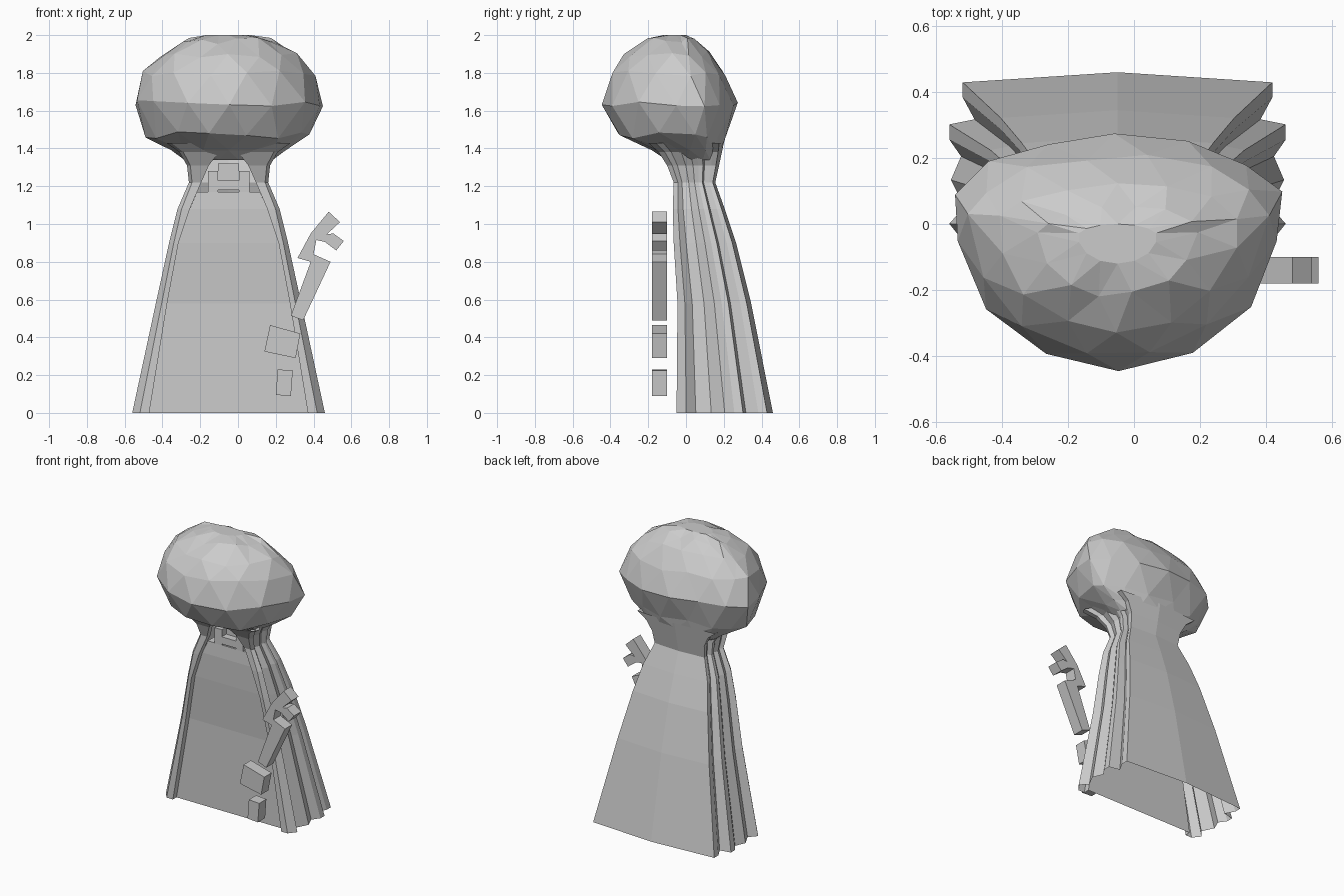
import bpy, bmesh, math, random

if "Cube" in bpy.data.objects:
    bpy.data.objects.remove(bpy.data.objects["Cube"])
random.seed(4)
CX = -0.05  # centre line of the cape and hair


def make(name, verts, faces, triangulate=False):
    me = bpy.data.meshes.new(name)
    me.from_pydata(verts, [], faces)
    bm = bmesh.new()
    bm.from_mesh(me)
    bmesh.ops.recalc_face_normals(bm, faces=bm.faces)
    if triangulate:
        bmesh.ops.triangulate(bm, faces=bm.faces)
    bm.to_mesh(me)
    bm.free()
    ob = bpy.data.objects.new(name, me)
    bpy.context.collection.objects.link(ob)
    return ob


def plate(name, outline, y0, y1):
    """Extrude an x-z outline along y."""
    n = len(outline)
    verts = [(x, y, z) for y in (y0, y1) for x, z in outline]
    faces = [list(range(n)), list(range(n, 2 * n))]
    faces += [(i, (i + 1) % n, n + (i + 1) % n, n + i) for i in range(n)]
    return make(name, verts, faces)


def box(x0, x1, z0, z1):
    return [(x0, z0), (x1, z0), (x1, z1), (x0, z1)]


# Pleated cape: half section (share of width, share of depth), front to back
folds = [(.92, .0), (1, .1), (.91, .2), (.99, .36), (.93, .5),
         (1, .6), (1, .69), (.85, .72), (.92, .85), (.92, .94)]
# z, half opening, half width, front y, back y
cape = [(0, .42, .51, -.05, .46), (.58, .325, .385, -.045, .345),
        (.9, .265, .315, -.065, .265), (1.08, .205, .27, -.07, .205),
        (1.22, .145, .21, -.065, .155), (1.31, .105, .22, -.10, .175),
        (1.38, .05, .26, -.145, .19), (1.43, .0, .33, -.20, .2)]
verts = []
for z, inner, w, yf, yb in cape:
    half = [(inner, yf + .04), (inner, yf)]
    half += [(u * w, yf + v * (yb - yf)) for u, v in folds]
    verts += [(CX - x, y, z) for x, y in half]
    verts += [(CX, yb, z)]
    verts += [(CX + x, y, z) for x, y in reversed(half)]
n = len(verts) // len(cape)
faces = [(r * n + i, r * n + i + 1, (r + 1) * n + i + 1, (r + 1) * n + i)
         for r in range(len(cape) - 1) for i in range(n - 1)]
make("cape", verts, faces)

# Flat front panel behind the cape edges
rows = [(0, .42, -.01), (.58, .325, -.005), (.9, .265, -.025),
        (1.08, .205, -.03), (1.17, .166, -.025), (1.17, .17, .13)]
verts = [(CX + s * w, y, z) for z, w, y in rows for s in (-1, 1)]
make("front_panel", verts,
     [(2 * i, 2 * i + 1, 2 * i + 3, 2 * i + 2) for i in range(len(rows) - 1)])

# Faceted bulb of hair: z, half width, front y, back y
hair = [(1.34, .235, -.11, .175), (1.39, .31, -.18, .19), (1.47, .43, -.37, .215),
        (1.64, .505, -.45, .265), (1.80, .45, -.405, .205),
        (1.90, .365, -.33, .125), (1.97, .24, -.22, .055), (2.0, .12, -.12, .0)]
sides = 14
verts = []
for r, (z, w, yf, yb) in enumerate(hair):
    mid = yf + .7 * (yb - yf)
    for i in range(sides):
        a = 2 * math.pi * (i + .5 * (r % 2)) / sides
        s = math.sin(a)
        y = mid + s * ((yb - mid) if s > 0 else (mid - yf))
        j = .018 if 1 < r < 7 else 0
        verts.append((CX + w * math.cos(a) + random.uniform(-j, j) * .6,
                      y + random.uniform(-j, j) * .6,
                      z + random.uniform(-j, j)))
faces = []
for r in range(len(hair) - 1):
    for i in range(sides):
        k = (i + 1) % sides
        a, b, c, d = r * sides + i, r * sides + k, (r + 1) * sides + i, (r + 1) * sides + k
        faces += [(a, b, d), (a, d, c)] if r % 2 else [(a, b, c), (b, d, c)]
faces.append([(len(hair) - 1) * sides + i for i in range(sides)])
make("hair", verts, faces, True)

# Collar clasp in the neck opening
for name, x0, x1, z0, z1 in (("clasp_left", -.16, -.105, 1.17, 1.28),
                             ("clasp_right", .005, .06, 1.17, 1.28),
                             ("clasp_bar", -.105, .005, 1.18, 1.23),
                             ("clasp_top", -.105, .005, 1.23, 1.32)):
    plate(name, box(x0, x1, z0, z1), -.03 if name != "clasp_top" else .02, .06)

# Floating ornament pieces beside the cape
hook = [(.48, 1.065), (.54, 1.01), (.47, .945), (.505, .95), (.56, .91), (.52, .86),
        (.46, .905), (.415, .915), (.40, .84), (.49, .80), (.345, .49), (.28, .515),
        (.385, .80), (.315, .82), (.385, .95)]
plate("ornament_hook", hook, -.18, -.10)
plate("ornament_block", [(.17, .465), (.33, .42), (.305, .29), (.14, .325)], -.18, -.10)
plate("ornament_drop", [(.21, .23), (.29, .225), (.28, .09), (.2, .095)], -.18, -.10)
